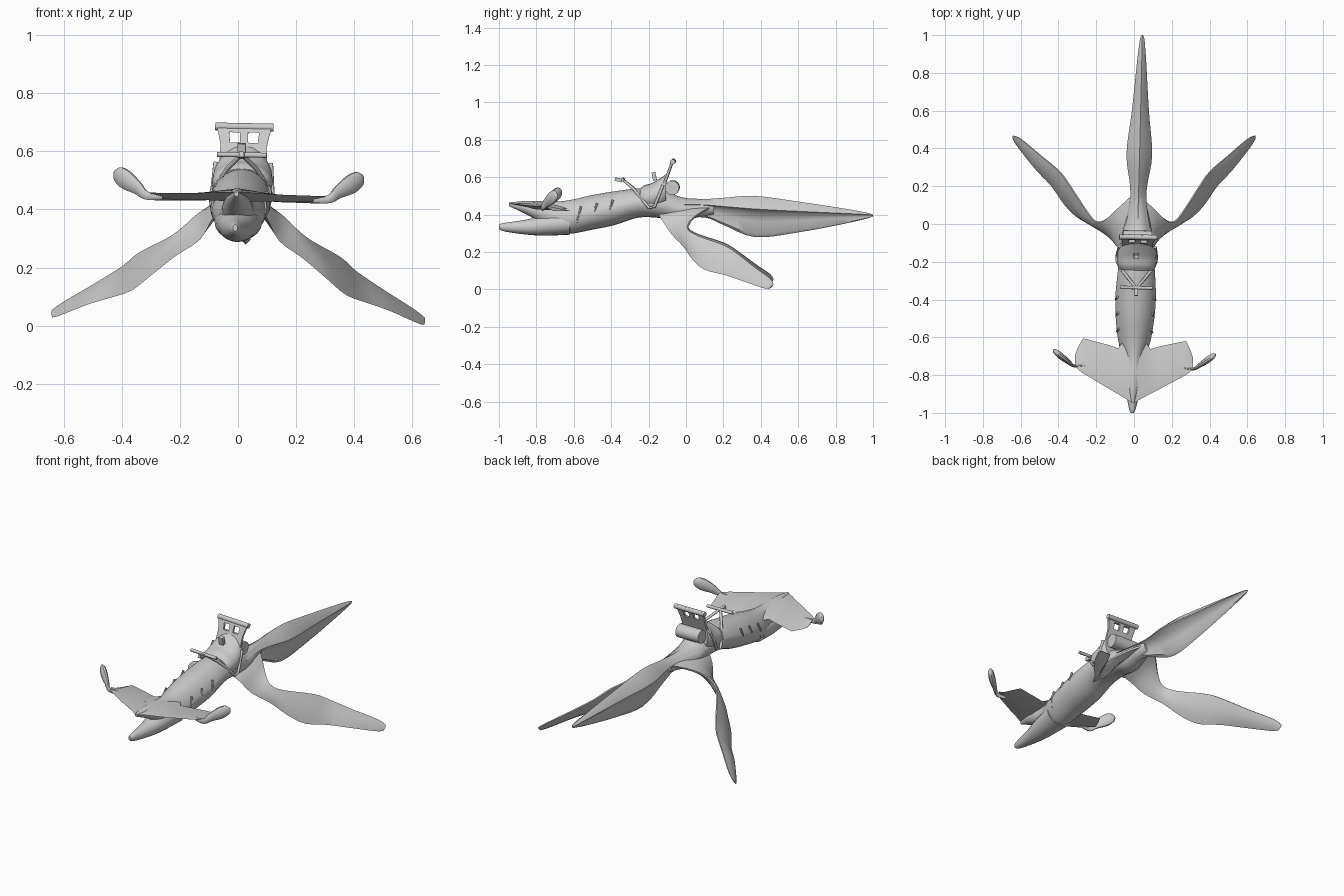
import bpy, bmesh, math
from mathutils import Matrix, Vector

cube = bpy.data.objects.get("Cube")
if cube:
    bpy.data.objects.remove(cube)

grey = bpy.data.materials.new("plain_grey")
grey.use_nodes = True
grey.diffuse_color = (0.6, 0.6, 0.6, 1)
grey.node_tree.nodes["Principled BSDF"].inputs["Base Color"].default_value = (0.6, 0.6, 0.6, 1)

# The whole creature banks slightly; all but the side fins also turn a little
BANK = Matrix.Rotation(0.02, 4, 'Y')
POSE = Matrix.Translation((0.01, 0, 0)) @ Matrix.Rotation(-0.026, 4, 'Z') @ BANK
SIDES = (("left", 1), ("right", -1))


def finish(name, bm, angle=40, pose=POSE):
    bmesh.ops.recalc_face_normals(bm, faces=bm.faces)
    bm.transform(pose)
    mesh = bpy.data.meshes.new(name)
    bm.to_mesh(mesh)
    bm.free()
    mesh.shade_smooth()
    mesh.set_sharp_from_angle(angle=math.radians(angle))
    mesh.materials.append(grey)
    obj = bpy.data.objects.new(name, mesh)
    bpy.context.collection.objects.link(obj)


def loft(name, rings, side=1, angle=40, pose=POSE):
    bm = bmesh.new()
    rows = [[bm.verts.new((p[0] * side, p[1], p[2])) for p in ring] for ring in rings]
    n = len(rows[0])
    for a, b in zip(rows, rows[1:]):
        for i in range(n):
            j = (i + 1) % n
            bm.faces.new((a[i], a[j], b[j], b[i]))
    bm.faces.new(rows[0])
    bm.faces.new(rows[-1])
    finish(name, bm, angle, pose)


def dense(rows, steps=4):
    """Catmull-Rom interpolation of station rows."""
    out = []
    for k in range(len(rows) - 1):
        p0, p1, p2, p3 = (rows[min(max(k + d, 0), len(rows) - 1)] for d in (-1, 0, 1, 2))
        for s in range(steps):
            t = s / steps
            out.append([0.5 * (2 * b + (c - a) * t + (2 * a - 5 * b + 4 * c - d) * t * t
                               + (3 * b - a - 3 * c + d) * t ** 3)
                        for a, b, c, d in zip(p0, p1, p2, p3)])
    return out + [list(rows[-1])]


def body_ring(y, w, zb, zt, peak=1.35, n=20):
    """Round belly with a ridged back."""
    zm = zb + 0.5 * (zt - zb)
    ring = []
    for i in range(n):
        a = 2 * math.pi * i / n
        s = math.sin(a)
        z = zm + (zt - zm) * s ** peak if s > 0 else zm + (zm - zb) * s
        ring.append((w * math.cos(a), y, z))
    return ring


def tube(name, path, radii, side=1, n=10, wide=1.0):
    pts = [Vector(p) for p in path]
    rings = []
    for i, p in enumerate(pts):
        d = (pts[min(i + 1, len(pts) - 1)] - pts[max(i - 1, 0)]).normalized()
        u = d.cross(Vector((0, 0, 1))).normalized()
        v = u.cross(d)
        r = radii[i] if isinstance(radii, list) else radii
        rings.append([p + r * (wide * math.cos(k * math.tau / n) * u + math.sin(k * math.tau / n) * v)
                      for k in range(n)])
    loft(name, rings, side, 50)


def box(name, loc, size, tilt):
    bm = bmesh.new()
    bmesh.ops.create_cube(bm, size=1, matrix=Matrix.Translation(loc) @ Matrix.Rotation(tilt, 4, 'X')
                          @ Matrix.Diagonal((*size, 1)))
    finish(name, bm, 30)


# Body with upper snout: y, half width, bottom, top
body = [(-0.945, 0.008, 0.445, 0.465), (-0.86, 0.035, 0.405, 0.473), (-0.78, 0.05, 0.36, 0.472),
        (-0.70, 0.058, 0.31, 0.47), (-0.62, 0.085, 0.298, 0.478), (-0.5, 0.102, 0.32, 0.505),
        (-0.38, 0.107, 0.345, 0.525), (-0.25, 0.098, 0.385, 0.54), (-0.12, 0.085, 0.38, 0.53),
        (-0.03, 0.075, 0.365, 0.495), (0.06, 0.055, 0.385, 0.483), (0.15, 0.03, 0.40, 0.48)]
loft("body", [body_ring(*r) for r in dense(body)])

# Lower jaw
jaw = [(-1.0, 0.008, 0.325, 0.348), (-0.97, 0.02, 0.31, 0.356), (-0.85, 0.044, 0.293, 0.374),
       (-0.75, 0.064, 0.288, 0.40), (-0.62, 0.082, 0.293, 0.42)]
loft("lower_jaw", [body_ring(*r, peak=1) for r in dense(jaw)])

# Flat swept head lobes: x, front y, back y, height, thickness
lobe = [(0, -0.95, -0.52, 0.447, 0.05), (0.05, -0.92, -0.61, 0.447, 0.038), (0.085, -0.9, -0.66, 0.445, 0.03),
        (0.14, -0.87, -0.643, 0.442, 0.025), (0.272, -0.795, -0.612, 0.44, 0.018),
        (0.298, -0.775, -0.66, 0.44, 0.012), (0.312, -0.745, -0.70, 0.44, 0.006)]
for label, s in SIDES:
    rings = []
    for x, yf, yb, z, t in lobe:
        ym = yf + 0.4 * (yb - yf)
        rings.append([(x, yf, z + 0.012), (x, ym, z + t / 2), (x, yb, z - 0.014), (x, ym, z - t / 2)])
    loft(label + "_head_lobe", rings, s)

    # Eye stalk
    stalk = dense([(0.26, -0.755, 0.44, 0.012), (0.315, -0.76, 0.442, 0.015), (0.347, -0.74, 0.468, 0.024),
                   (0.388, -0.71, 0.495, 0.034), (0.416, -0.688, 0.515, 0.027), (0.426, -0.68, 0.524, 0.008)])
    tube(label + "_eye_stalk", [r[:3] for r in stalk], [r[3] for r in stalk], s, wide=0.5)

    # Gill ridges, nearly flush with the flank
    for k, y in enumerate((-0.57, -0.485, -0.4)):
        z = 0.405 + 0.018 * k
        x = 0.093 + 0.006 * k
        tube(f"{label}_gill_{k + 1}", [(x - 0.012, y - 0.012, z - 0.045), (x, y, z), (x - 0.008, y + 0.012, z + 0.04)],
             0.006, s, 6)

# Long tail fin, overhanging a hollow on each side: y, half width, bottom, top
tail = [(-0.04, 0.07, 0.38, 0.49), (0.1, 0.046, 0.385, 0.484), (0.2, 0.045, 0.345, 0.49),
        (0.37, 0.068, 0.28, 0.50), (0.6, 0.045, 0.305, 0.47), (0.85, 0.025, 0.352, 0.432),
        (0.97, 0.013, 0.38, 0.41), (1.0, 0.004, 0.39, 0.40)]
half = ((0.95, 0.26), (1, 0.31), (0.5, 0.4), (0.25, 0.62), (0.25, 0.92))
rings = []
for y, w, zb, zt in dense(tail):
    h = zt - zb
    rings.append([(0, y, zt)] + [(w * a, y, zt - h * b) for a, b in half] + [(0, y, zb)]
                 + [(-w * a, y, zt - h * b) for a, b in reversed(half)])
loft("tail_fin", rings, angle=45)

# Side fins: back edge point, front edge point, thickness
fin = [(0.02, 0.15, 0.445, 0.04, -0.16, 0.42, 0.03), (0.085, 0.09, 0.418, 0.09, -0.13, 0.375, 0.035),
       (0.15, 0.03, 0.375, 0.135, -0.075, 0.295, 0.03), (0.20, 0.01, 0.33, 0.22, -0.015, 0.235, 0.025),
       (0.25, 0.06, 0.293, 0.305, 0.035, 0.165, 0.024), (0.345, 0.205, 0.242, 0.37, 0.1, 0.113, 0.024),
       (0.40, 0.28, 0.195, 0.44, 0.20, 0.088, 0.022), (0.50, 0.365, 0.13, 0.52, 0.285, 0.062, 0.02),
       (0.60, 0.45, 0.07, 0.615, 0.405, 0.022, 0.014), (0.642, 0.468, 0.04, 0.64, 0.445, 0.016, 0.006)]
for label, s in SIDES:
    rows = dense(fin, 3)
    mids = [(Vector(r[:3]) + Vector(r[3:6])) / 2 for r in rows]
    rings = []
    for i, r in enumerate(rows):
        a, b = Vector(r[:3]), Vector(r[3:6])
        along = mids[min(i + 1, len(mids) - 1)] - mids[max(i - 1, 0)]
        nrm = along.cross(b - a).normalized() * r[6] / 2
        q, p = a.lerp(b, 0.3), a.lerp(b, 0.7)
        rings.append([a + nrm * 0.3, q + nrm, p + nrm, b, p - nrm, q - nrm, a - nrm * 0.3])
    loft(label + "_side_fin", rings, s, 50, BANK)

# Saddle seat hugging the back
seat = [(-0.245, 0.085, 0.44, 0.54), (-0.22, 0.1, 0.425, 0.558), (-0.18, 0.105, 0.42, 0.57),
        (-0.13, 0.1, 0.43, 0.60), (-0.105, 0.09, 0.44, 0.618)]
loft("saddle_seat", [body_ring(*r, peak=0.9) for r in dense(seat)])
box("saddle_pommel", (-0.005, -0.17, 0.605), (0.028, 0.02, 0.045), 0.2)

# Handlebar, lever and straps
tube("handlebar", [(-0.085, -0.337, 0.588), (0.085, -0.337, 0.588)], 0.009)
box("handlebar_lever", (0, -0.36, 0.586), (0.018, 0.04, 0.018), -0.2)
for label, s in SIDES:
    tube(label + "_strap", [(0.005, -0.335, 0.585), (0.05, -0.28, 0.54), (0.092, -0.225, 0.475),
                            (0.104, -0.195, 0.438), (0.104, -0.165, 0.445), (0.095, -0.12, 0.56)], 0.008, s, 8)


# Backrest: lower panel, posts, rail and top roll, all leaning back
def lean(z):
    return -0.16 + (z - 0.44) * 0.36


def slat(name, x0, x1, z0, z1, t=0.014):
    """Leaning panel; x0 and x1 give the bottom and top of each side."""
    rings = []
    for z, a, b in ((z0, x0[0], x1[0]), (z1, x0[1], x1[1])):
        y = lean(z)
        rings.append([(a, y - t / 2, z), (b, y - t / 2, z), (b, y + t / 2, z), (a, y + t / 2, z)])
    loft(name, rings, angle=30)


slat("backrest_panel", (-0.085, -0.08), (0.085, 0.08), 0.47, 0.63)
slat("backrest_top_rail", (-0.09, -0.095), (0.09, 0.095), 0.665, 0.695)
slat("backrest_middle_post", (-0.014, -0.014), (0.014, 0.014), 0.62, 0.67)
for label, s in SIDES:
    slat(label + "_backrest_post", (0.047 * s, 0.052 * s), (0.08 * s, 0.09 * s), 0.62, 0.67)
tube("backrest_top_roll", [(-0.1, -0.069, 0.684), (0.1, -0.069, 0.684)], 0.014)

# Rolled pack behind the backrest
tube("rolled_pack", [(-0.075, -0.072, 0.545), (0.075, -0.072, 0.545)], 0.038, n=16)
